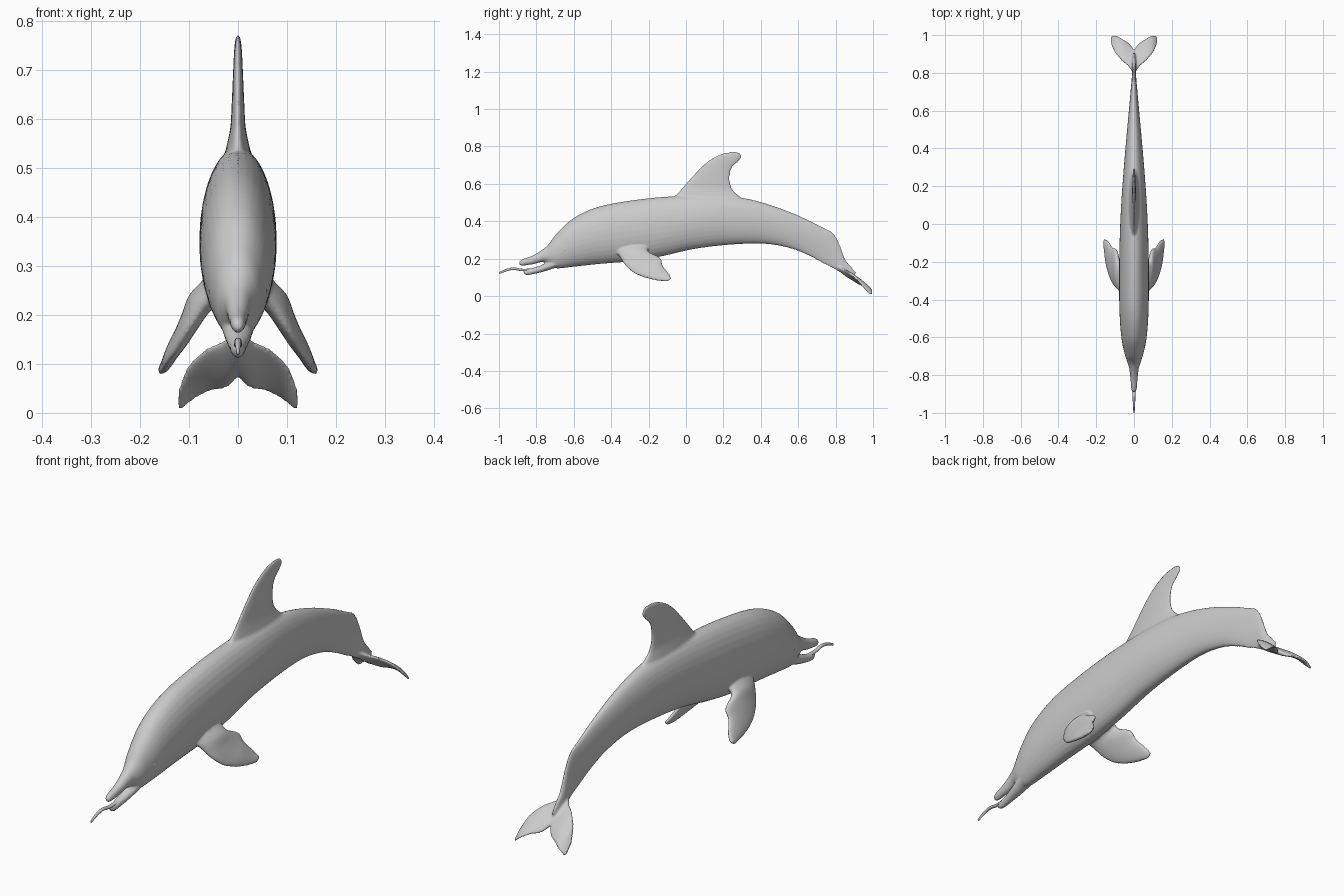
import bpy, bmesh
from math import cos, sin, pi
from mathutils import Vector


def catmull(a, b, c, d, t):
    return [0.5 * (2 * q + (r - p) * t + (2 * p - 5 * q + 4 * r - s) * t * t
                   + (3 * q - p - 3 * r + s) * t ** 3) for p, q, r, s in zip(a, b, c, d)]


def loft(name, stations, normal=(1, 0, 0), sides=32, steps=6):
    """Smooth skin through oval sections; each section: edge A xyz, edge B xyz, half thickness."""
    n = Vector(normal).normalized()
    s = [stations[0]] + stations + [stations[-1]]
    rows = [catmull(*s[i:i + 4], k / steps) for i in range(len(stations) - 1) for k in range(steps)]
    rows.append(stations[-1])
    bm = bmesh.new()
    rings = []
    for r in rows:
        a, b, w = Vector(r[:3]), Vector(r[3:6]), max(r[6], 0.002)
        mid, half = (a + b) / 2, (a - b) / 2
        rings.append([bm.verts.new(mid + half * cos(2 * pi * j / sides) + n * w * sin(2 * pi * j / sides))
                      for j in range(sides)])
    for p, q in zip(rings, rings[1:]):
        for j in range(sides):
            k = (j + 1) % sides
            bm.faces.new((p[j], p[k], q[k], q[j]))
    bm.faces.new(rings[0])
    bm.faces.new(rings[-1])
    bmesh.ops.recalc_face_normals(bm, faces=bm.faces)
    me = bpy.data.meshes.new(name)
    bm.to_mesh(me)
    bm.free()
    me.shade_smooth()
    ob = bpy.data.objects.new(name, me)
    bpy.context.collection.objects.link(ob)
    return ob


def side_loft(name, rows):
    """Loft on the centre plane from (yA, zA, yB, zB, half width)."""
    return loft(name, [(0, a, b, 0, c, d, w) for a, b, c, d, w in rows])


def flip(rows):
    return [(-a, b, c, -d, e, f, w) for a, b, c, d, e, f, w in rows]


# Body with upper beak and tail stalk
body = side_loft("body", [
    (-.892, .183, -.89, .168, .006), (-.875, .197, -.875, .163, .014),
    (-.82, .217, -.82, .17, .019), (-.765, .25, -.76, .183, .026),
    (-.735, .277, -.725, .165, .036), (-.69, .336, -.69, .148, .049),
    (-.6, .418, -.6, .157, .067), (-.46, .48, -.46, .172, .077),
    (-.25, .517, -.28, .187, .079), (-.05, .535, -.12, .215, .076),
    (.15, .54, .05, .253, .068), (.32, .522, .25, .276, .055),
    (.48, .478, .42, .28, .041), (.62, .422, .56, .255, .028),
    (.72, .373, .66, .215, .019), (.787, .336, .725, .18, .013),
    (.822, .275, .775, .155, .011), (.85, .2, .81, .135, .012),
    (.885, .155, .85, .112, .01), (.91, .125, .89, .095, .005)])

# Lower jaw
jaw = side_loft("lower_jaw", [
    (-.872, .137, -.868, .122, .006), (-.85, .143, -.85, .112, .013),
    (-.8, .156, -.8, .121, .019), (-.74, .18, -.74, .137, .028),
    (-.66, .21, -.66, .165, .038)])

# Tongue
tongue = side_loft("tongue", [
    (-1.0, .127, -.997, .118, .003), (-.96, .146, -.955, .134, .006),
    (-.92, .153, -.92, .14, .007), (-.87, .146, -.87, .133, .008),
    (-.79, .15, -.79, .136, .01)])

# Dorsal fin, flared at the base
dorsal = side_loft("dorsal_fin", [
    (-.12, .49, .36, .47, .04), (-.055, .54, .295, .527, .026),
    (-.01, .59, .25, .57, .016), (.025, .63, .234, .625, .013),
    (.1, .708, .245, .685, .01), (.18, .757, .275, .715, .008),
    (.25, .772, .293, .735, .006), (.285, .767, .297, .752, .004)])

# Flippers
flipper = [
    (.045, -.38, .24, .045, -.2, .265, .032), (.075, -.355, .212, .08, -.2, .237, .026),
    (.105, -.325, .165, .09, -.15, .212, .021), (.128, -.28, .125, .098, -.13, .195, .018),
    (.145, -.22, .1, .115, -.125, .165, .015), (.155, -.15, .083, .138, -.09, .118, .011),
    (.16, -.1, .079, .157, -.078, .094, .006)]
fins = [loft("flipper_left", flipper, (.88, 0, .47)),
        loft("flipper_right", flip(flipper), (-.88, 0, .47))]

# Tail flukes
fluke = [
    (0, .79, .17, 0, .922, .077, .016), (.03, .835, .146, .022, .952, .053, .013),
    (.065, .865, .13, .057, .978, .045, .01), (.1, .905, .098, .09, .997, .028, .008),
    (.12, .945, .052, .108, 1.0, .012, .006), (.125, .975, .018, .118, .998, .005, .004)]
fins += [loft("fluke_left", fluke, (0, .6, .8)),
         loft("fluke_right", flip(fluke), (0, .6, .8))]

# Fuse the parts into one skin with soft joints
with bpy.context.temp_override(active_object=body, object=body,
                               selected_editable_objects=[body, jaw, dorsal] + fins):
    bpy.ops.object.join()
fuse = body.modifiers.new("fuse", 'REMESH')
fuse.mode = 'VOXEL'
fuse.voxel_size = 0.005
fuse.use_smooth_shade = True
soft = body.modifiers.new("soften", 'SMOOTH')
soft.factor = 0.5
soft.iterations = 5

# Eyes
for side, tag in ((1, "left"), (-1, "right")):
    bpy.ops.mesh.primitive_uv_sphere_add(segments=16, ring_count=10, radius=0.013,
                                         location=(side * .052, -.645, .25))
    eye = bpy.context.object
    eye.name = "eye_" + tag
    eye.scale = (.6, 1, .8)
    bpy.ops.object.shade_smooth()
